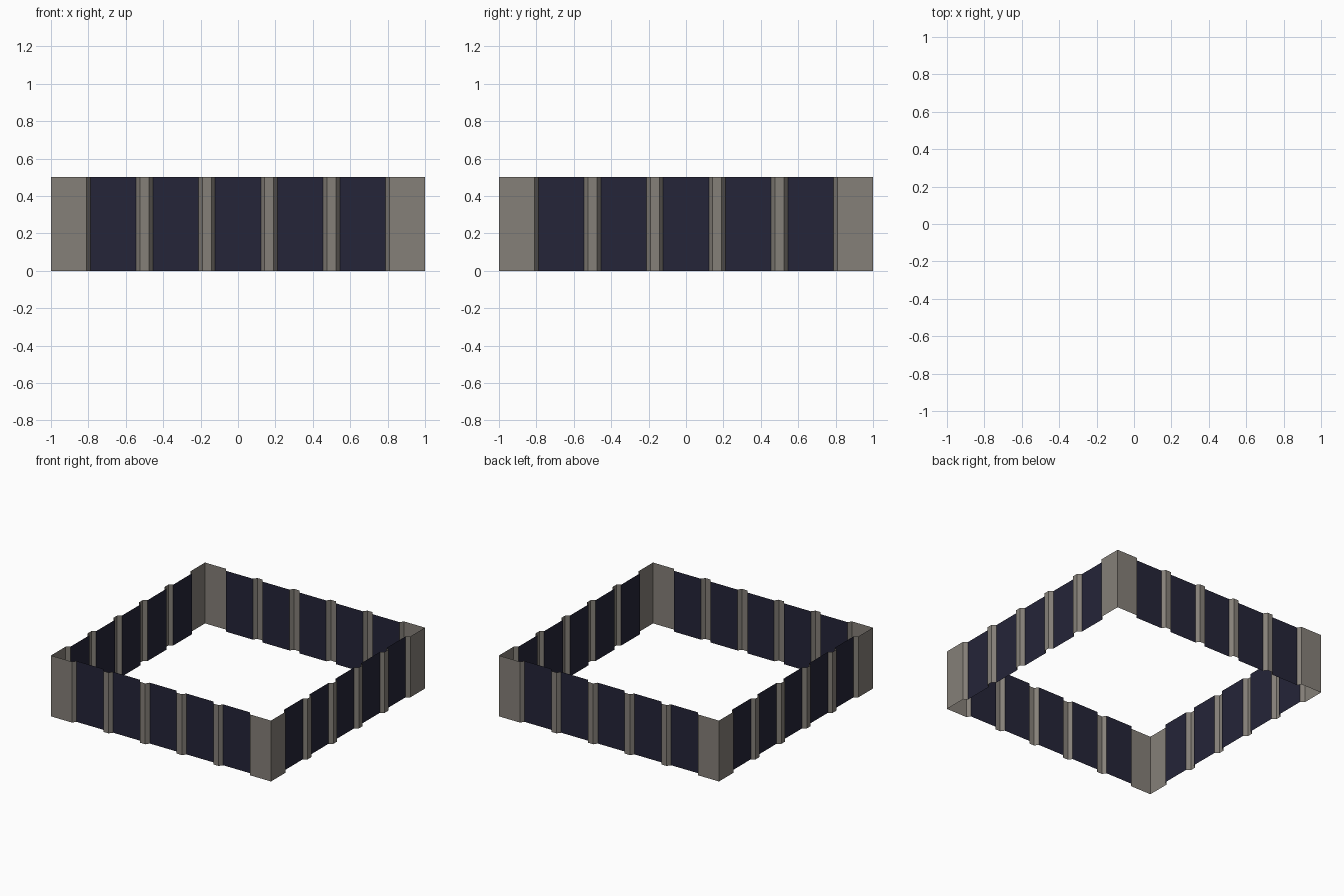
import bpy, bmesh, math
from mathutils import Matrix

if "Cube" in bpy.data.objects:
    bpy.data.objects.remove(bpy.data.objects["Cube"])

HEIGHT = 0.5
RECESS = 0.03        # depth of the window bays
PITCH = 1 / 3        # spacing of the bays
GLASS_HALF = 0.122   # half width of the glass
BAY_HALF = 0.143     # half width of the bay opening


def material(name, rgb):
    m = bpy.data.materials.new(name)
    m.diffuse_color = (*rgb, 1)
    m.use_nodes = True
    m.node_tree.nodes["Principled BSDF"].inputs["Base Color"].default_value = m.diffuse_color
    return m


stone = material("warm grey stone", (0.235, 0.215, 0.19))
glass = material("dark blue glass", (0.018, 0.018, 0.04))

# Plan outline of one wall: corner pier, five recessed bays, corner pier
profile = [(-1, -1)]
for i in range(-2, 3):
    c = i * PITCH
    profile += [(c - BAY_HALF, -1), (c - GLASS_HALF, -1 + RECESS),
                (c + GLASS_HALF, -1 + RECESS), (c + BAY_HALF, -1)]
profile.append((1, -1))


def wall(name, angle):
    bm = bmesh.new()
    low = [bm.verts.new((x, y, 0)) for x, y in profile]
    high = [bm.verts.new((x, y, HEIGHT)) for x, y in profile]
    for i in range(len(profile) - 1):
        f = bm.faces.new((low[i], low[i + 1], high[i + 1], high[i]))
        # recessed strips are glass, the rest is stone
        f.material_index = 1 if i % 4 == 2 else 0
    bm.transform(Matrix.Rotation(angle, 4, 'Z'))
    me = bpy.data.meshes.new(name)
    bm.to_mesh(me)
    bm.free()
    me.materials.append(stone)
    me.materials.append(glass)
    bpy.context.collection.objects.link(bpy.data.objects.new(name, me))


# Four identical walls, open at top and bottom
for k, side in enumerate(("front", "right", "back", "left")):
    wall(side + "_wall", k * math.pi / 2)
